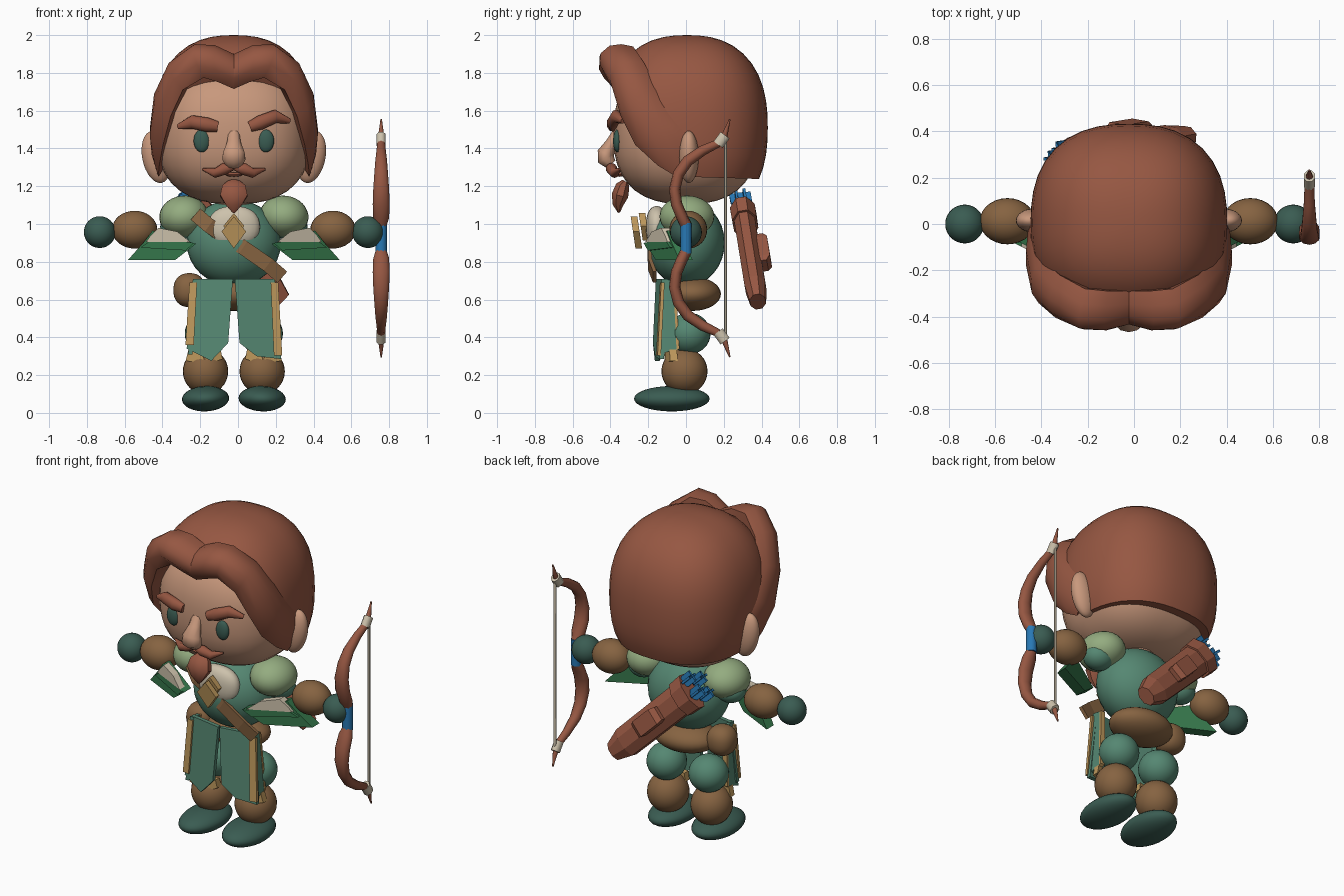
import bpy, bmesh, math
from mathutils import Vector as V

if "Cube" in bpy.data.objects:
    bpy.data.objects.remove(bpy.data.objects["Cube"])


def srgb(h):
    c = [int(h[i:i + 2], 16) / 255 for i in (0, 2, 4)]
    return [x / 12.92 if x < .04 else ((x + .055) / 1.055) ** 2.4 for x in c] + [1]


MATS = {}
for mat_name, code in dict(hair="965742", skin="C8987C", dark_green="3A5C52", teal="558772",
                           light_green="94AC80", green="36784C", cream="CDC2AC",
                           tan="BE985C", leather="866341", blue="2878B4").items():
    MATS[mat_name] = bpy.data.materials.new(mat_name)
    MATS[mat_name].diffuse_color = srgb(code)
CX = -0.022   # the body stands slightly left of centre, the bow balances it


def finish(name, bm, mat, angle=35):
    bmesh.ops.recalc_face_normals(bm, faces=bm.faces)
    me = bpy.data.meshes.new(name)
    bm.to_mesh(me)
    bm.free()
    me.materials.append(MATS[mat])
    ob = bpy.data.objects.new(name, me)
    bpy.context.collection.objects.link(ob)
    ob.location.x = CX
    bpy.ops.object.select_all(action='DESELECT')
    ob.select_set(True)
    bpy.context.view_layer.objects.active = ob
    if angle:
        bpy.ops.object.shade_smooth_by_angle(angle=math.radians(angle))
    return ob


def ball(name, c, r, mat, p=2, seg=28, tilt=0, cuts=()):
    """Ellipsoid; p > 2 makes it boxier, cuts are (point, normal) planes that trim it."""
    bm = bmesh.new()
    bmesh.ops.create_uvsphere(bm, u_segments=seg, v_segments=seg // 2 + 2, radius=1)
    for v in bm.verts:
        d = v.co.normalized()
        k = sum(abs(x) ** p for x in d) ** (-1 / p)
        q = V((d.x * r[0], d.y * r[1], d.z * r[2])) * k
        ca, sa = math.cos(tilt), math.sin(tilt)      # tilt in the xz plane
        v.co = V((q.x * ca - q.z * sa, q.y, q.x * sa + q.z * ca)) + V(c)
    for co, no in cuts:
        bmesh.ops.bisect_plane(bm, geom=bm.verts[:] + bm.edges[:] + bm.faces[:],
                               plane_co=co, plane_no=no, clear_outer=True)
        bmesh.ops.holes_fill(bm, edges=[e for e in bm.edges if e.is_boundary])
    return finish(name, bm, mat)


def loft(name, rings, mat, angle=35):
    bm = bmesh.new()
    vs = [[bm.verts.new(p) for p in ring] for ring in rings]
    n = len(vs[0])
    for a, b in zip(vs, vs[1:]):
        for i in range(n):
            bm.faces.new((a[i], a[(i + 1) % n], b[(i + 1) % n], b[i]))
    bm.faces.new(vs[0])
    bm.faces.new(vs[-1])
    return finish(name, bm, mat, angle)


def tube(name, pts, radii, ref, mat, n=10, angle=60):
    """Elliptical sections along a path; radii are (along ref, across ref)."""
    pts, ref, rings = [V(p) for p in pts], V(ref), []
    for i, p in enumerate(pts):
        t = (pts[min(i + 1, len(pts) - 1)] - pts[max(i - 1, 0)]).normalized()
        side = (ref - t * ref.dot(t)).normalized()
        up = t.cross(side)
        a, b = radii[i]
        rings.append([p + side * a * math.cos(k) + up * b * math.sin(k)
                      for k in [(j + .5) * math.tau / n for j in range(n)]])
    return loft(name, rings, mat, angle)


def plate(name, poly, y, thick, mat, s=1):
    """Flat panel from an xz outline; y is a function of x and z."""
    f = [V((x * s, y(x, z), z)) for x, z in poly]
    return loft(name, [f, [p + V((0, thick, 0)) for p in f]], mat, 0)


# head, neck and hair cap
ball("head", (0, 0, 1.48), (.41, .385, .375), "skin", 2.5, 40)
ball("neck", (0, 0, 1.1), (.1, .1, .08), "skin")
ball("hair_cap", (0, .005, 1.51), (.425, .428, .49), "hair", 2.42, 40,
     cuts=[((0, 0, 1.25), (0, -.03, -1)), ((0, .04, 1.24), (0, -.84, -.54))])

# swept front locks: stations of upper edge, lower edge and bulge
LOCK = [((0, -.29, 1.90), (0, -.38, 1.715), .10),
        ((.09, -.29, 1.94), (.08, -.40, 1.75), .12),
        ((.19, -.28, 1.94), (.16, -.40, 1.775), .125),
        ((.30, -.22, 1.85), (.27, -.385, 1.71), .10),
        ((.375, -.15, 1.71), (.335, -.345, 1.57), .08),
        ((.40, -.03, 1.55), (.375, -.27, 1.42), .06),
        ((.41, .05, 1.47), (.395, -.15, 1.31), .035),
        ((.405, .08, 1.45), (.40, -.05, 1.25), .01)]
for s, side in ((-1, "left"), (1, "right")):
    rings = []
    for u, l, b in LOCK:
        u, l = V(u), V(l)
        ax = (u - l).normalized()
        n = (u + l) / 2 - V((0, 0, 1.55))
        n = (n - ax * n.dot(ax)).normalized()
        if u.x == 0:
            n.x = 0
        ring = [u] + [u.lerp(l, t) + n * b * k for t, k in ((.12, .5), (.32, .88), (.6, 1), (.87, .72))]
        ring += [l, u.lerp(l, .5) - n * .08]
        rings.append([V((p.x * s, p.y, p.z)) for p in ring])
    loft("hair_lock_" + side, rings, "hair", 50)

    # face
    ball("ear_" + side, (s * .41, .015, 1.355), (.075, .052, .14), "skin", tilt=-s * .2)
    ball("eye_" + side, (s * .17, -.364, 1.44), (.043, .022, .06), "dark_green", seg=20)
    lift = .03 if s > 0 else 0
    tube("eyebrow_" + side, [(s * .085, -.385, 1.515), (s * .14, -.387, 1.525 + lift * .4),
                             (s * .22, -.37, 1.54 + lift), (s * .295, -.335, 1.515 + lift)],
         [(.022, .028), (.032, .038), (.03, .036), (.012, .014)], (0, 1, 0), "hair")
    tube("moustache_" + side, [(0, -.385, 1.30), (s * .05, -.395, 1.293), (s * .10, -.378, 1.27),
                               (s * .165, -.35, 1.29)],
         [(.02, .014), (.03, .032), (.026, .026), (.006, .006)], (0, 1, 0), "hair")

    # arms
    ball("shoulder_" + side, (s * .265, .005, 1.04), (.13, .145, .11), "light_green", tilt=-s * .1)
    ball("upper_arm_" + side, (s * .30, .02, .985), (.09, .085, .075), "teal")
    ball("forearm_" + side, (s * .525, .012, .97), (.12, .1, .1), "leather")
    ball("hand_" + side, (s * .71, 0, .957), (.084, .084, .084), "dark_green")

    # layered sleeve flaps hanging from the shoulder
    flap = lambda x, z: -.19 + (x - .25) * .5
    plate("sleeve_flap_" + side, [(.20, .895), (.43, .965), (.48, .90), (.56, .81), (.31, .81)],
          flap, .07, "green", s)
    plate("sleeve_layer_" + side, [(.21, .90), (.43, .92), (.495, .875), (.255, .86)],
          lambda x, z: flap(x, z) - .015, .05, "green", s)
    plate("sleeve_lining_" + side, [(.23, .905), (.30, .96), (.40, .98), (.44, .94), (.465, .905)],
          lambda x, z: flap(x, z) - .016, .05, "cream", s)

    # legs and boots
    ball("thigh_" + side, (s * .145, .015, .42), (.115, .115, .11), "teal")
    ball("shin_" + side, (s * .15, -.008, .22), (.12, .122, .122), "leather")
    ball("boot_" + side, (s * .15, -.075, .075), (.125, .2, .067), "dark_green", tilt=-s * .04)
    for x0 in (.07, .17):
        plate("boot_cuff_" + side, [(x0, .335), (x0 + .07, .335), (x0 + .085, .275),
                                    (x0 + .035, .27), (x0 - .01, .285)],
              lambda x, z: -.115 + abs(x - .15) * .3, .04, "tan", s)

    # tabard: front panel, side return and tan trim
    hang = lambda x, z: -.185 + x * .18 + (z - .3) * .06
    low, mid = (.34, .275) if s < 0 else (.285, .30)
    plate("tabard_" + side, [(.005, .71), (.215, .71), (.25, low), (.12, mid), (.03, .37)],
          hang, .025, "teal", s)
    plate("tabard_trim_" + side, [(.195, .69), (.235, .69), (.256, low + .02), (.212, low + .02)],
          lambda x, z: hang(x, z) - .012, .018, "tan", s)
    loft("tabard_side_" + side, [[V((s * (a + o), y, z)) for a, y, z in
         ((.195, -.13, .71), (.195, -.06, .70), (.215, -.04, .34), (.22, -.14, .31))]
         for o in (0, .022)], "teal", 0)
    loft("tabard_side_trim_" + side, [[V((s * (a + o), y, z)) for a, y, z in
         ((.19, -.068, .70), (.19, -.055, .70), (.21, -.035, .34), (.21, -.05, .33))]
         for o in (0, .03)], "tan", 0)

# nose, lip and goatee
tube("nose", [(0, -.37, 1.485), (0, -.395, 1.43), (0, -.425, 1.375), (0, -.425, 1.345), (0, -.395, 1.315)],
     [(.03, .02), (.038, .03), (.06, .045), (.064, .045), (.045, .03)], (1, 0, 0), "skin")
ball("lip", (0, -.35, 1.262), (.045, .03, .012), "hair", seg=12)
tube("goatee", [(0, -.32, 1.225), (0, -.335, 1.20), (0, -.35, 1.15), (0, -.36, 1.10), (0, -.355, 1.06)],
     [(.035, .02), (.066, .04), (.078, .048), (.045, .03), (.008, .006)], (1, 0, 0), "hair", 8, 40)

# torso, hips, pouch
ball("torso", (0, 0, .9), (.25, .205, .23), "teal")
ball("hips", (0, .035, .63), (.20, .15, .09), "leather")
ball("pouch", (-.235, .01, .65), (.085, .085, .09), "leather", 2.3)

# chest: collar, strap passing behind it, brooch
ball("collar", (0, -.155, .985), (.138, .058, .11), "cream", 2.3)
tube("strap", [(-.2, -.15, 1.05), (-.13, -.19, .99), (-.04, -.17, .93), (.05, -.195, .875),
               (.18, -.19, .785), (.255, -.165, .72)], [(.014, .055)] * 6, (0, 1, 0), "leather", 4, 0)
for y, k, dz in ((-.28, 1, 0), (-.235, .85, .03)):
    plate("brooch", [(0, .955 + dz + .085 * k), (.065 * k, .96 + dz), (0, .955 + dz - .085 * k),
                     (-.065 * k, .96 + dz)], lambda x, z: y - (z - .955) * .15, .035, "tan")

# quiver with collar, buckle box and fletchings
A, B = V((-.22, .305, 1.055)), V((.22, .375, .62))
D = (B - A).normalized()
N = V((0, 1, .18))
tube("quiver", [A, A.lerp(B, .9), B + D * .045], [(.06, .1), (.06, .095), (.045, .06)],
     N, "hair", 8, 0)
tube("quiver_rim", [A - D * .015, A + D * .08], [(.072, .118), (.07, .112)], N, "hair", 8, 0)
box = A.lerp(B, .5) + N * .06
tube("quiver_box", [box - D * .1, box - D * .07, box + D * .07, box + D * .1],
     [(.03, .06), (.06, .07), (.06, .07), (.03, .06)], N, "hair", 4, 0)
for i in range(4):
    a = i * math.pi / 2 + .4
    p = A + V((.05 * math.cos(a), .03 * math.sin(a), .05 * math.cos(a))) - D * .01 * i
    for ref in ((0, 1, 0), (1, 0, 1)):
        tube("fletching", [p, p - D * .025, p - D * .09, p - D * .075],
             [(.01, .01), (.05, .01), (.05, .01), (.006, .006)], ref, "blue", 4, 0)

# bow: mirrored limbs, nocks, grip and string
BX, BZ = .78, .925
LIMB = [(0, .07, .03, .03), (-.02, .11, .044, .03), (-.05, .18, .047, .03), (-.06, .26, .044, .03),
        (-.04, .34, .038, .03), (.01, .41, .032, .03), (.09, .465, .025, .027), (.165, .50, .022, .022),
        (.205, .545, .016, .016), (.232, .63, .004, .004)]
for s, side in ((1, "upper"), (-1, "lower")):
    tube("bow_limb_" + side, [(BX, y, BZ + s * z) for y, z, a, b in LIMB],
         [(a, b) for y, z, a, b in LIMB], (1, 0, 0), "hair")
    tube("bow_nock_" + side, [(BX, .17, BZ + s * .495), (BX, .207, BZ + s * .545)],
         [(.026, .032)] * 2, (1, 0, 0), "cream", 8)
tube("bow_grip", [(BX, 0, BZ - .08), (BX, 0, BZ + .08)], [(.032, .032)] * 2, (1, 0, 0), "blue", 8)
tube("bow_string", [(BX, .21, BZ - .53), (BX, .21, BZ + .53)], [(.008, .008)] * 2, (1, 0, 0), "cream", 6)

for m in bpy.data.materials:
    if m.users and not m.is_grease_pencil:
        m.use_nodes = True
        m.node_tree.nodes["Principled BSDF"].inputs["Base Color"].default_value = m.diffuse_color
